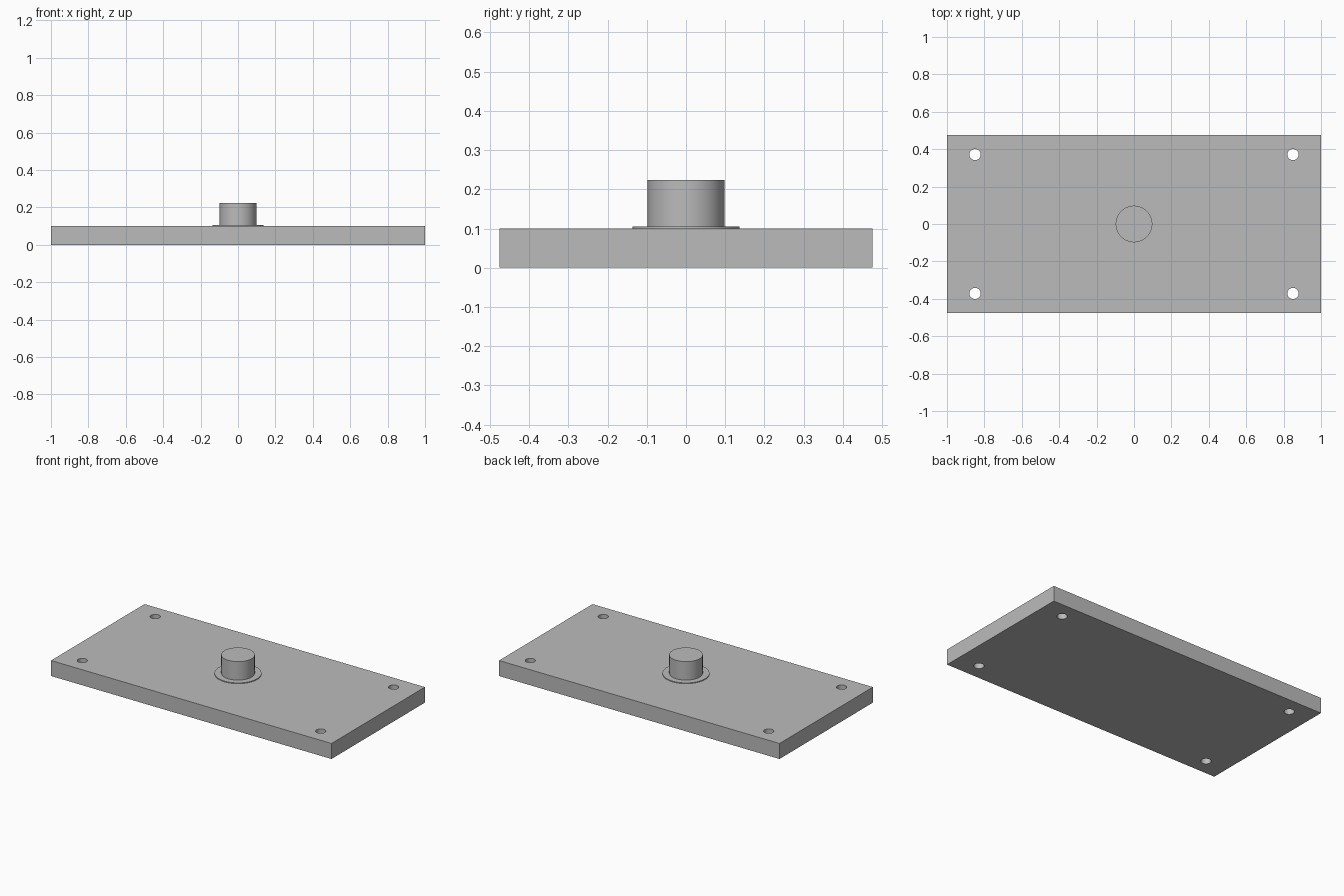
import bpy
import math

cube = bpy.data.objects.get("Cube")
if cube:
    bpy.data.objects.remove(cube, do_unlink=True)

PLATE_TOP = 0.1
COLLAR_TOP = 0.105
POST_TOP = 0.224

# One plain grey for the whole fitting
grey = bpy.data.materials.new("plain_grey")
grey.use_nodes = True
colour = (0.5, 0.5, 0.5, 1)
grey.diffuse_color = colour
bsdf = next(n for n in grey.node_tree.nodes if n.type == "BSDF_PRINCIPLED")
bsdf.inputs["Base Color"].default_value = colour


def cylinder(name, radius, bottom, top, x=0, y=0, sides=64):
    bpy.ops.mesh.primitive_cylinder_add(
        vertices=sides, radius=radius, depth=top - bottom,
        location=(x, y, (bottom + top) / 2))
    obj = bpy.context.object
    obj.name = name
    obj.data.materials.append(grey)
    return obj


def smooth(obj):
    bpy.ops.object.select_all(action="DESELECT")
    obj.select_set(True)
    bpy.context.view_layer.objects.active = obj
    bpy.ops.object.shade_smooth_by_angle(angle=math.radians(30))


# Base plate
bpy.ops.mesh.primitive_cube_add(size=1, location=(0, 0, PLATE_TOP / 2))
plate = bpy.context.object
plate.name = "base_plate"
plate.scale = (2, 0.952, PLATE_TOP)
bpy.ops.object.transform_apply(location=True, rotation=False, scale=True)
plate.data.materials.append(grey)

# Four bolt holes drilled through the corners
for x in (-0.85, 0.85):
    for y in (-0.371, 0.371):
        drill = cylinder("bolt_hole_cutter", 0.03, -0.05, PLATE_TOP + 0.05, x, y, 32)
        cut = plate.modifiers.new("bolt_hole", "BOOLEAN")
        cut.operation = "DIFFERENCE"
        cut.solver = "EXACT"
        cut.object = drill
        bpy.context.view_layer.objects.active = plate
        bpy.ops.object.modifier_apply(modifier=cut.name)
        bpy.data.objects.remove(drill, do_unlink=True)
smooth(plate)

# Thin collar and centre post
smooth(cylinder("collar", 0.137, PLATE_TOP, COLLAR_TOP))
smooth(cylinder("centre_post", 0.098, PLATE_TOP, POST_TOP))
